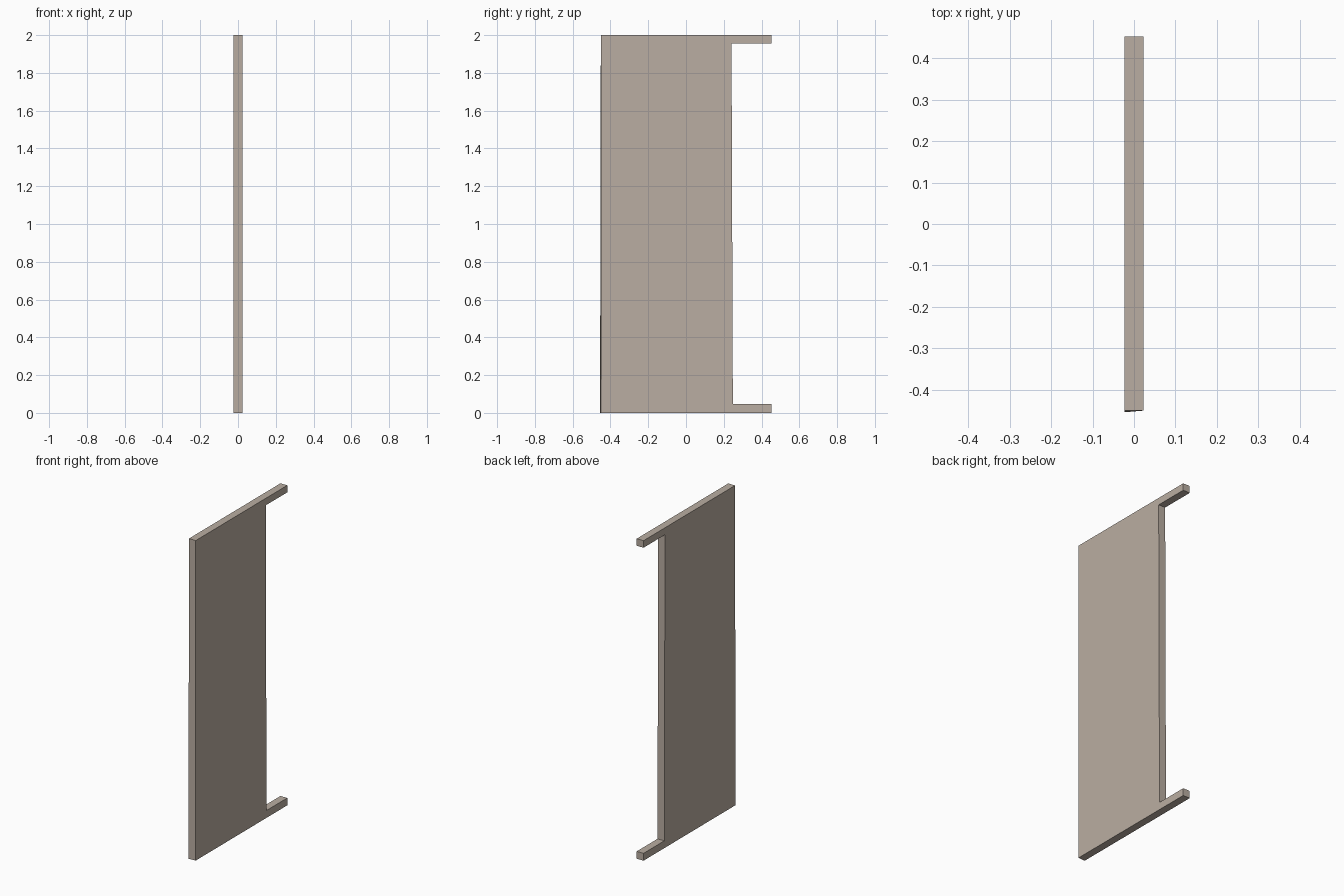
import bpy, bmesh

if "Cube" in bpy.data.objects:
    bpy.data.objects.remove(bpy.data.objects["Cube"])

HALF = 0.0235   # half thickness of the panel

# side outline (y, z): tall board with a short arm at top and bottom
outline = [(-0.451, 0.0), (0.453, 0.0), (0.453, 0.046), (0.248, 0.046),
           (0.241, 1.956), (0.453, 1.956), (0.453, 2.0), (-0.451, 2.0)]

bm = bmesh.new()
face = bm.faces.new([bm.verts.new((-HALF, y, z)) for y, z in outline])
ext = bmesh.ops.extrude_face_region(bm, geom=[face])
moved = [v for v in ext["geom"] if isinstance(v, bmesh.types.BMVert)]
bmesh.ops.translate(bm, verts=moved, vec=(2 * HALF, 0, 0))

# slight skew of the lower front corner
for v in bm.verts:
    if v.co.x < 0 and v.co.z < 0.01 and v.co.y < 0:
        v.co.y = -0.455

# concave side faces are triangulated for clean shading
bmesh.ops.triangulate(bm, faces=[f for f in bm.faces if len(f.verts) > 4])
bmesh.ops.recalc_face_normals(bm, faces=bm.faces[:])

mesh = bpy.data.meshes.new("side_panel")
bm.to_mesh(mesh)
bm.free()
panel = bpy.data.objects.new("side_panel", mesh)
bpy.context.collection.objects.link(panel)

# warm beige-grey finish
mat = bpy.data.materials.new("beige")
mat.diffuse_color = (0.49, 0.42, 0.36, 1)
mat.use_nodes = True
mat.node_tree.nodes["Principled BSDF"].inputs["Base Color"].default_value = mat.diffuse_color
mesh.materials.append(mat)
